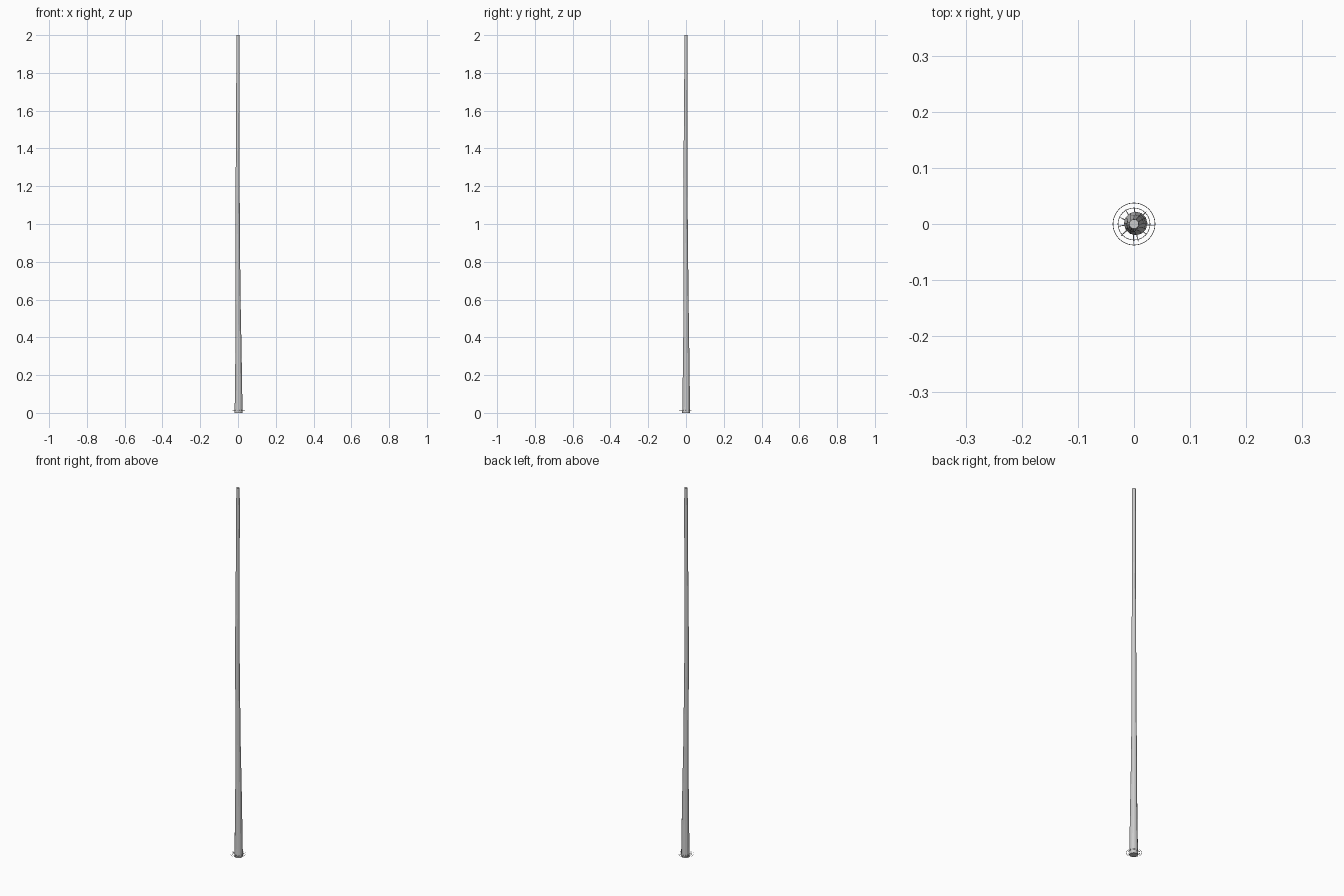
import bpy, bmesh, math
from mathutils import Vector

if "Cube" in bpy.data.objects:
    bpy.data.objects.remove(bpy.data.objects["Cube"])


def finish(name, bm):
    bmesh.ops.recalc_face_normals(bm, faces=bm.faces)
    me = bpy.data.meshes.new(name)
    bm.to_mesh(me)
    bm.free()
    ob = bpy.data.objects.new(name, me)
    bpy.context.collection.objects.link(ob)
    return ob


# Slender tapering pole, slightly crooked: z, centre x, centre y, radius
sections = [(0, .003, .001, .021), (.2, .003, .001, .018), (.4, .002, .001, .0155),
            (.6, .000, .000, .0135), (.85, -.001, -.001, .012), (1.15, -.002, -.003, .011),
            (1.5, -.001, -.002, .0095), (1.8, 0, 0, .009), (2, 0, 0, .0085)]
SIDES = 12
bm = bmesh.new()
rings = []
for z, cx, cy, r in sections:
    rings.append([bm.verts.new((cx + r * math.cos(2 * math.pi * i / SIDES),
                                cy + r * math.sin(2 * math.pi * i / SIDES), z))
                  for i in range(SIDES)])
for a, b in zip(rings, rings[1:]):
    for i in range(SIDES):
        j = (i + 1) % SIDES
        bm.faces.new((a[i], a[j], b[j], b[i]))
bm.faces.new(rings[0][::-1])
bm.faces.new(rings[-1])
finish("pole", bm)


# Thin wire hoops around the foot
def hoop(name, radius, z, wire=.0006, n=32, m=6):
    bm = bmesh.new()
    grid = [[bm.verts.new(((radius + wire * math.cos(v)) * math.cos(u),
                           (radius + wire * math.cos(v)) * math.sin(u),
                           z + wire * math.sin(v)))
             for v in (2 * math.pi * k / m for k in range(m))]
            for u in (2 * math.pi * k / n for k in range(n))]
    for i in range(n):
        for k in range(m):
            a, b = grid[i], grid[(i + 1) % n]
            l = (k + 1) % m
            bm.faces.new((a[k], b[k], b[l], a[l]))
    finish(name, bm)


hoop("outer_hoop", .0375, .013)
hoop("inner_hoop", .0285, .013)

# Short spikes radiating from the foot: angle in degrees, reach
spikes = [(-4, .038), (45, .032), (88, .029), (121, .030), (155, .029),
          (188, .029), (222, .031), (268, .036), (284, .032), (320, .030)]
bm = bmesh.new()
for deg, reach in spikes:
    a = math.radians(deg)
    d = Vector((math.cos(a), math.sin(a), 0))
    start, end = d * .014 + Vector((0, 0, .015)), d * reach + Vector((0, 0, .014))
    made = bmesh.ops.create_cone(bm, cap_ends=True, segments=6, radius1=.0014,
                                 radius2=.0005, depth=(end - start).length)
    rot = (end - start).to_track_quat('Z', 'Y')
    for v in made["verts"]:
        v.co = rot @ v.co + (start + end) / 2
finish("foot_spikes", bm)
